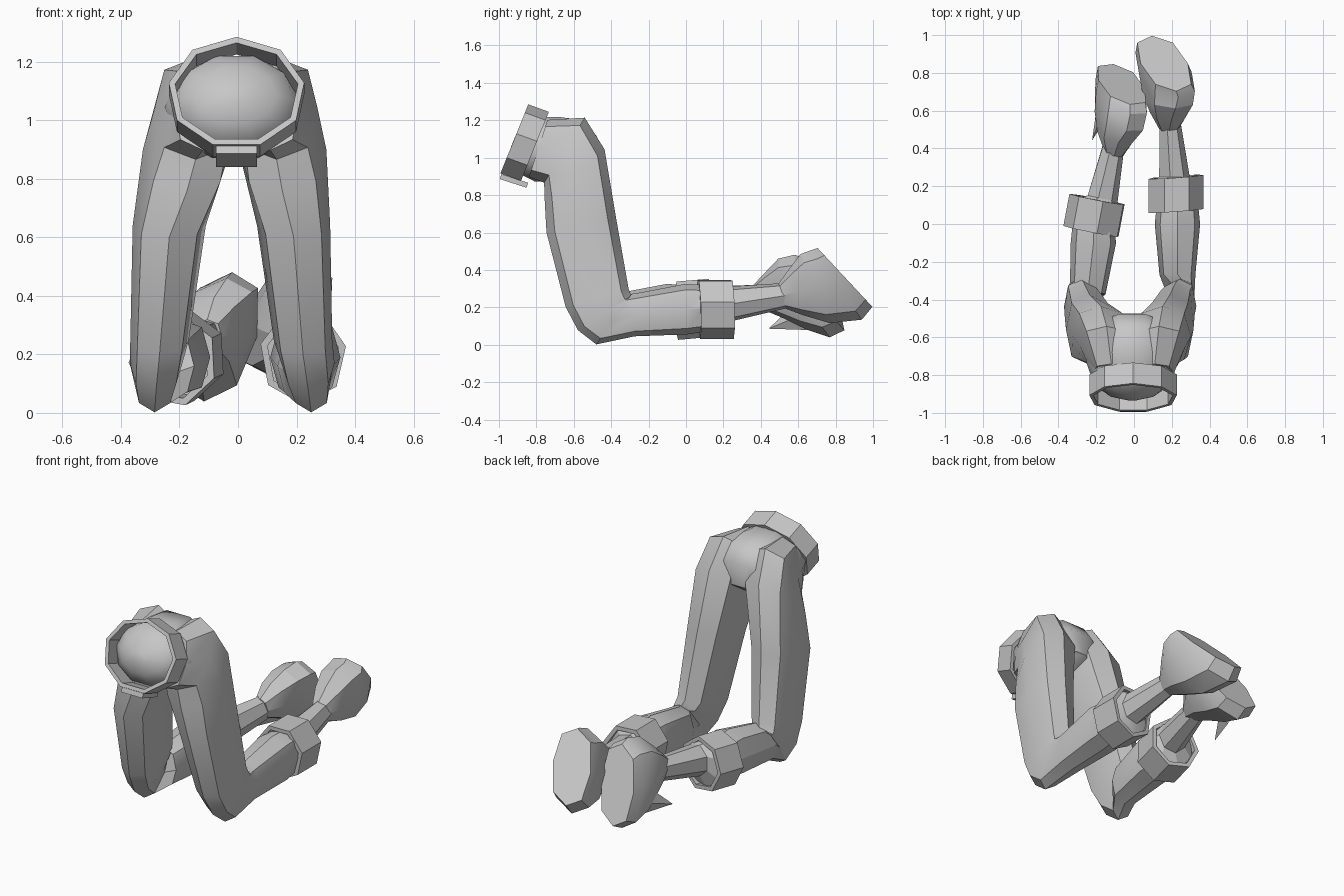
import bpy, bmesh
from math import sin, cos, radians, pi, copysign
from mathutils import Vector

if "Cube" in bpy.data.objects:
    bpy.data.objects.remove(bpy.data.objects["Cube"])

grey = bpy.data.materials.new("plain_grey")
grey.use_nodes = True
COLOUR = (0.57, 0.57, 0.57, 1)
grey.diffuse_color = COLOUR
grey.node_tree.nodes["Principled BSDF"].inputs["Base Color"].default_value = COLOUR


def finish(name, bm, angle):
    bmesh.ops.recalc_face_normals(bm, faces=bm.faces)
    mesh = bpy.data.meshes.new(name)
    bm.to_mesh(mesh)
    bm.free()
    mesh.materials.append(grey)
    ob = bpy.data.objects.new(name, mesh)
    bpy.context.collection.objects.link(ob)
    bpy.ops.object.select_all(action="DESELECT")
    ob.select_set(True)
    bpy.context.view_layer.objects.active = ob
    bpy.ops.object.shade_smooth_by_angle(angle=radians(angle))
    return ob


def full(value, power):
    """Push a sine or cosine outwards for a fuller oval."""
    return copysign(abs(value) ** power, value)


def ring(bm, centre, rx, rv, tilt, lean=0, yaw=0, sides=8, phase=0, power=1):
    """Oval of vertices; tilt turns its second axis in the side plane."""
    u = Vector((cos(radians(yaw)), sin(radians(yaw)), 0))
    v = Vector((lean, cos(radians(tilt)), sin(radians(tilt))))
    out = []
    for i in range(sides):
        t = 2 * pi * i / sides + phase
        p = u * rx * full(cos(t), power) + v * rv * full(sin(t), power)
        out.append(bm.verts.new(Vector(centre) + p))
    return out


def bridge(bm, a, b):
    n = len(a)
    for i in range(n):
        j = (i + 1) % n
        bm.faces.new((a[i], a[j], b[j], b[i]))


def loft(name, stations, angle=30, sides=8, power=1):
    bm = bmesh.new()
    rings = [ring(bm, *s, sides=sides, power=power) for s in stations]
    for a, b in zip(rings, rings[1:]):
        bridge(bm, a, b)
    bm.faces.new(rings[0])
    bm.faces.new(rings[-1])
    return finish(name, bm, angle)


def hoop(name, start, end, rx, rv, tilt, wall, yaw=0, sides=8, phase=0):
    """Open band with a visible wall thickness."""
    bm = bmesh.new()
    loops = [ring(bm, c, rx - w, rv - w, tilt, 0, yaw, sides, phase)
             for c, w in ((start, 0), (end, 0), (end, wall), (start, wall))]
    for k in range(4):
        bridge(bm, loops[k], loops[(k + 1) % 4])
    return finish(name, bm, 20)


# Pelvis with a domed waist inside the belt
loft("pelvis", [
    ((-0.01, -0.925, 1.085), 0.04, 0.03, 68),
    ((-0.01, -0.89, 1.085), 0.14, 0.11, 68),
    ((-0.01, -0.84, 1.07), 0.205, 0.17, 68),
    ((-0.01, -0.74, 1.045), 0.24, 0.195, 68),
    ((-0.01, -0.64, 1.035), 0.25, 0.2, 60),
    ((-0.01, -0.59, 0.985), 0.22, 0.18, 48),
    ((-0.01, -0.56, 0.92), 0.11, 0.11, 35)], 45, 10)

# Belt and its buckle
hoop("belt", (-0.005, -0.92, 1.095), (-0.005, -0.81, 1.055), 0.235, 0.205, 68, 0.022,
     sides=9, phase=pi / 2)
bpy.ops.mesh.primitive_cube_add(size=1, location=(-0.005, -0.92, 0.876))
buckle = bpy.context.object
buckle.name = "buckle"
buckle.scale = (0.14, 0.15, 0.028)
buckle.rotation_euler = (radians(-18), 0, 0)
buckle.data.materials.append(grey)

# Shared thigh and knee sections: y, z, width, depth, tilt
THIGH = [(-0.79, 1.05, 0.1, 0.16, 72), (-0.65, 1.04, 0.14, 0.205, 58),
         (-0.595, 0.9, 0.15, 0.215, 42), (-0.56, 0.64, 0.125, 0.19, 12),
         (-0.475, 0.25, 0.1, 0.175, 16), (-0.435, 0.17, 0.09, 0.17, 33),
         (-0.385, 0.137, 0.07, 0.165, 55), (-0.27, 0.16, 0.095, 0.115, 88),
         (0, 0.19, 0.12, 0.135, 92)]

# Per leg: centre line in x, shin shift in y
LEGS = {"left": ((0.11, 0.132, 0.152, 0.19, 0.222, 0.24, 0.25, 0.23, 0.23), 0),
        "right": ((-0.12, -0.145, -0.175, -0.235, -0.268, -0.28, -0.285, -0.245, -0.215), -0.1)}
for side, (xs, shift) in LEGS.items():
    cuts = []
    for i, (x, (y, z, w, d, tilt)) in enumerate(zip(xs, THIGH)):
        cuts.append(((x, y + shift * (i > 6), z), w, d, tilt))
    x, y = xs[-1], 0.1 + shift
    cuts.append(((x, y, 0.195), 0.11, 0.125, 92))
    loft(side + "_trouser_leg", cuts, power=0.78)

# Cuffs below the knees
hoop("left_cuff", (0.222, 0.07, 0.195), (0.222, 0.25, 0.195), 0.15, 0.165, 92, 0.025,
     yaw=4, sides=7, phase=0.2)
hoop("right_cuff", (-0.222, -0.04, 0.18), (-0.19, 0.13, 0.195), 0.155, 0.16, 92, 0.025,
     yaw=-11, sides=7, phase=0.5)

# Ankles, their wide ends closing the cuffs
loft("left_ankle", [((0.222, 0.2, 0.195), 0.135, 0.15, 92),
                    ((0.22, 0.23, 0.2), 0.13, 0.145, 92),
                    ((0.21, 0.25, 0.22), 0.085, 0.095, 90),
                    ((0.185, 0.58, 0.27), 0.055, 0.065, 100)], 20, 7)
loft("right_ankle", [((-0.2, 0.08, 0.19), 0.135, 0.145, 92, 0, -11),
                     ((-0.195, 0.11, 0.195), 0.13, 0.14, 92, 0, -11),
                     ((-0.17, 0.135, 0.22), 0.085, 0.095, 90, 0, -12),
                     ((-0.1, 0.46, 0.26), 0.055, 0.065, 100, 0, -12)], 20, 7)

# Boots, flaring from the ankle to a flat sole
loft("left_boot", [((0.185, 0.5, 0.26), 0.05, 0.06, 100),
                   ((0.185, 0.59, 0.28), 0.1, 0.13, 108, 0.1),
                   ((0.18, 0.69, 0.3), 0.135, 0.2, 113, 0.2),
                   ((0.165, 0.805, 0.32), 0.14, 0.23, 126, 0.3),
                   ((0.16, 0.85, 0.36), 0.125, 0.215, 133, 0.3)], 25, power=0.82)
loft("right_boot", [((-0.105, 0.37, 0.26), 0.05, 0.06, 100, 0, -10),
                    ((-0.095, 0.47, 0.27), 0.1, 0.13, 108, 0.1, -10),
                    ((-0.08, 0.57, 0.27), 0.13, 0.205, 112, 0.2, -10),
                    ((-0.068, 0.675, 0.26), 0.135, 0.24, 113, 0.2, -10),
                    ((-0.065, 0.74, 0.27), 0.125, 0.22, 119, 0.2, -10)], 25, power=0.82)

# Small pointed strap on the right boot
bpy.ops.mesh.primitive_cone_add(vertices=4, radius1=0.08, radius2=0, depth=0.2,
                                location=(-0.19, 0.53, 0.12), rotation=(radians(110), 0, radians(-20)))
strap = bpy.context.object
strap.name = "right_boot_strap"
strap.scale.x = 0.5
strap.data.materials.append(grey)
